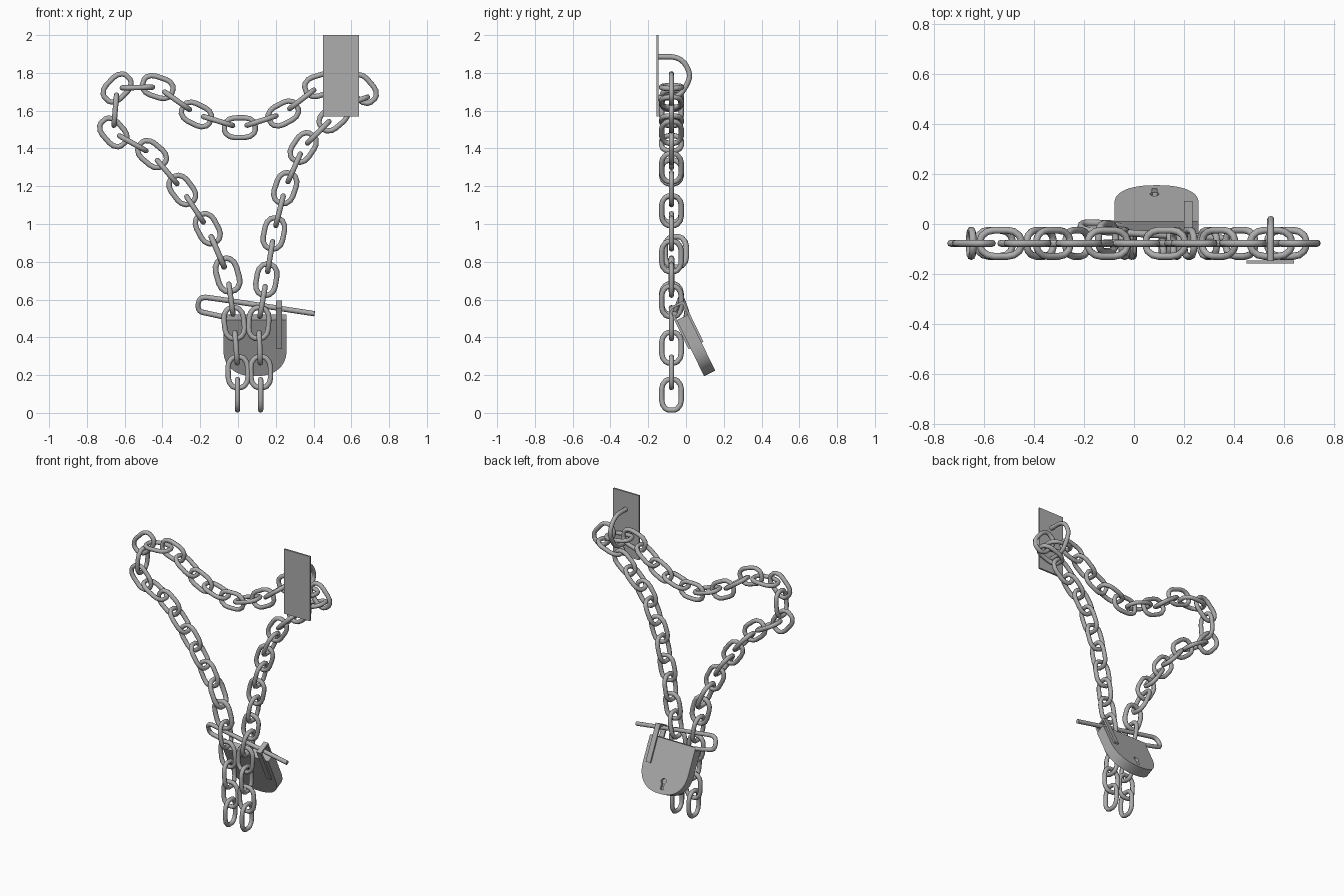
import bpy, bmesh, math
from mathutils import Matrix, Vector

if "Cube" in bpy.data.objects:
    bpy.data.objects.remove(bpy.data.objects["Cube"])

steel = bpy.data.materials.new("grey_steel")
steel.diffuse_color = (0.42, 0.42, 0.42, 1)
steel.use_nodes = True
steel.node_tree.nodes["Principled BSDF"].inputs["Base Color"].default_value = steel.diffuse_color
WIRE = 0.014
CHAIN_Y = -0.077


def add(name, mesh, matrix=Matrix()):
    ob = bpy.data.objects.new(name, mesh)
    bpy.context.collection.objects.link(ob)
    ob.matrix_world = matrix
    if not mesh.materials:
        mesh.materials.append(steel)
    return ob


def soften(pts, closed, times=1, t=0.25):
    """Corner cutting, turns a coarse path into a rounded one."""
    pts = [Vector(p) for p in pts]
    for _ in range(times):
        out = [] if closed else [pts[0]]
        n = len(pts)
        for i in range(n if closed else n - 1):
            a, b = pts[i], pts[(i + 1) % n]
            out += [a.lerp(b, t), a.lerp(b, 1 - t)]
        pts = out if closed else out + [pts[-1]]
    return pts


def tube(name, pts, r, closed=False):
    cu = bpy.data.curves.new(name, 'CURVE')
    cu.dimensions = '3D'
    cu.bevel_depth = r
    cu.bevel_resolution = 2
    cu.use_fill_caps = True
    sp = cu.splines.new('POLY')
    sp.points.add(len(pts) - 1)
    for p, q in zip(sp.points, pts):
        p.co = (*q, 1)
    sp.use_cyclic_u = closed
    tmp = bpy.data.objects.new("tmp", cu)
    bpy.context.collection.objects.link(tmp)
    bpy.context.view_layer.update()
    dg = bpy.context.evaluated_depsgraph_get()
    me = bpy.data.meshes.new_from_object(tmp.evaluated_get(dg))
    bpy.data.objects.remove(tmp)
    me.name = name
    me.materials.clear()
    bm = bmesh.new()
    bm.from_mesh(me)
    bmesh.ops.remove_doubles(bm, verts=bm.verts, dist=1e-5)
    bmesh.ops.recalc_face_normals(bm, faces=bm.faces)
    bm.to_mesh(me)
    bm.free()
    return me


def prism(name, outline, y0, y1):
    """Extrude an x-z outline along y."""
    bm = bmesh.new()
    f = bm.faces.new([bm.verts.new((x, y0, z)) for x, z in outline])
    ext = bmesh.ops.extrude_face_region(bm, geom=[f])
    bmesh.ops.translate(bm, vec=(0, y1 - y0, 0),
                        verts=[v for v in ext["geom"] if isinstance(v, bmesh.types.BMVert)])
    if not any(abs(g.calc_center_median().y - y0) < 1e-6 for g in bm.faces):
        bm.faces.new([v for v in bm.verts if abs(v.co.y - y0) < 1e-6])
    bmesh.ops.recalc_face_normals(bm, faces=bm.faces)
    me = bpy.data.meshes.new(name)
    bm.to_mesh(me)
    bm.free()
    return me


def rect(x0, x1, z0, z1):
    return [(x0, z0), (x1, z0), (x1, z1), (x0, z1)]


# chain: links seen face-on from the front, edge-on links go between them
link = tube("chain_link", soften([(0.081, 0, -0.026), (0.081, 0, 0.026), (0.046, 0, 0.052),
                                  (-0.046, 0, 0.052), (-0.081, 0, 0.026), (-0.081, 0, -0.026),
                                  (-0.046, 0, -0.052), (0.046, 0, -0.052)], True, t=0.2), WIRE, True)
route = [(0, .215), (-.02, .475), (-.055, .73), (-.16, .975), (-.295, 1.18), (-.455, 1.37),
         (-.66, 1.485), (-.64, 1.72), (-.425, 1.725), (-.22, 1.58), (.01, 1.51), (.24, 1.585),
         (.435, 1.735), (.66, 1.715), (.505, 1.565), (.345, 1.405), (.25, 1.19), (.19, .95),
         (.15, .705), (.11, .475), (.12, .215)]
centres = [Vector((-.003, .096))]
for i, p in enumerate(route):
    centres.append(Vector(p))
    if i < len(route) - 1:
        centres.append((Vector(p) + Vector(route[i + 1])) / 2)
centres.append(Vector((.12, .096)))
last = len(centres) - 1
centres[28] = Vector((.61, 1.645))
turned = {0: (0, 1), last: (0, 1), 13: (-.7, .8), 27: (.6, -.7), 28: (1, .35)}
for i, c in enumerate(centres):
    d = centres[min(i + 1, last)] - centres[max(i - 1, 0)]
    d = Vector(turned.get(i, d))
    m = Matrix.Translation((c.x, CHAIN_Y, c.y)) @ Matrix.Rotation(-math.atan2(d.y, d.x), 4, 'Y')
    if i % 2 == 0:
        m = m @ Matrix.Rotation(math.pi / 2, 4, 'X')
    if i == 5:  # slightly larger link
        m = m @ Matrix.Scale(1.08, 4)
    if i == 6:  # one looser link swings backwards
        m = Matrix.Translation((0, 0.022, 0)) @ m @ Matrix.Scale(1.08, 4)
    add("chain_link", link, m)

# wall plate and the hook that carries the chain
add("wall_plate", prism("wall_plate", rect(.45, .64, 1.57, 2.0), -.157, -.145))
hook = [(.546, -.15, 1.885), (.546, -.03, 1.885), (.546, .025, 1.80), (.546, .008, 1.74),
        (.546, -.04, 1.67), (.546, -.15, 1.665)]
add("wall_hook", tube("wall_hook", soften(hook, False, 2), WIRE))

# padlock body, leaning back, with a keyhole cut in its rear face
lock = Matrix.Translation((.09, .053, .357)) @ Matrix.Rotation(math.radians(26), 4, 'X')
W, H = .168, .165
outline = [(W, H), (-W, H)]
for k in range(25):
    a = math.pi + math.pi * k / 24
    c, s = math.cos(a), math.sin(a)
    outline.append((math.copysign(abs(c) ** .85, c) * W, -abs(s) ** .85 * H))
body = add("padlock_body", prism("padlock_body", outline, -.033, .033), lock)

hole = [(-.018, -.137), (.002, -.137)]
for k in range(13):
    a = math.radians(-60 + 300 * k / 12)
    hole.append((-.008 + .018 * math.cos(a), -.085 + .018 * math.sin(a)))
cutter = add("keyhole_cutter", prism("keyhole_cutter", hole, .015, .05), lock)
cutter.hide_render = True
cutter.display_type = 'WIRE'
cut = body.modifiers.new("keyhole", 'BOOLEAN')
cut.operation, cut.object = 'DIFFERENCE', cutter

# staple over the top of the padlock
for name, y0, y1, z0 in (("staple_front", -.044, -.032, 0), ("staple_back", .032, .044, 0),
                         ("staple_top", -.044, .044, .23)):
    add(name, prism(name, rect(.11, .143, z0, .243), y0, y1), lock)

# shackle lying sideways: long leg through the chain and staple, short leg into the body
shackle = [(.405, -.06, .525), (-.13, -.03, .607), (-.195, -.026, .615), (-.215, -.01, .575),
           (-.205, .004, .535), (-.15, .004, .525), (.02, -.005, .485)]
add("shackle", tube("shackle", soften(shackle, False, 2), WIRE))

# smooth wire, flat faces on the plate, staple and padlock, rounded padlock rim
bpy.ops.object.select_all(action='DESELECT')
for ob in bpy.context.scene.objects:
    if ob.data.name in ("chain_link", "shackle", "wall_hook", "padlock_body"):
        ob.select_set(True)
        bpy.context.view_layer.objects.active = ob
bpy.ops.object.shade_smooth_by_angle(angle=math.radians(50))
for p in body.data.polygons:
    if abs(p.normal.y) > .5:
        p.use_smooth = False
